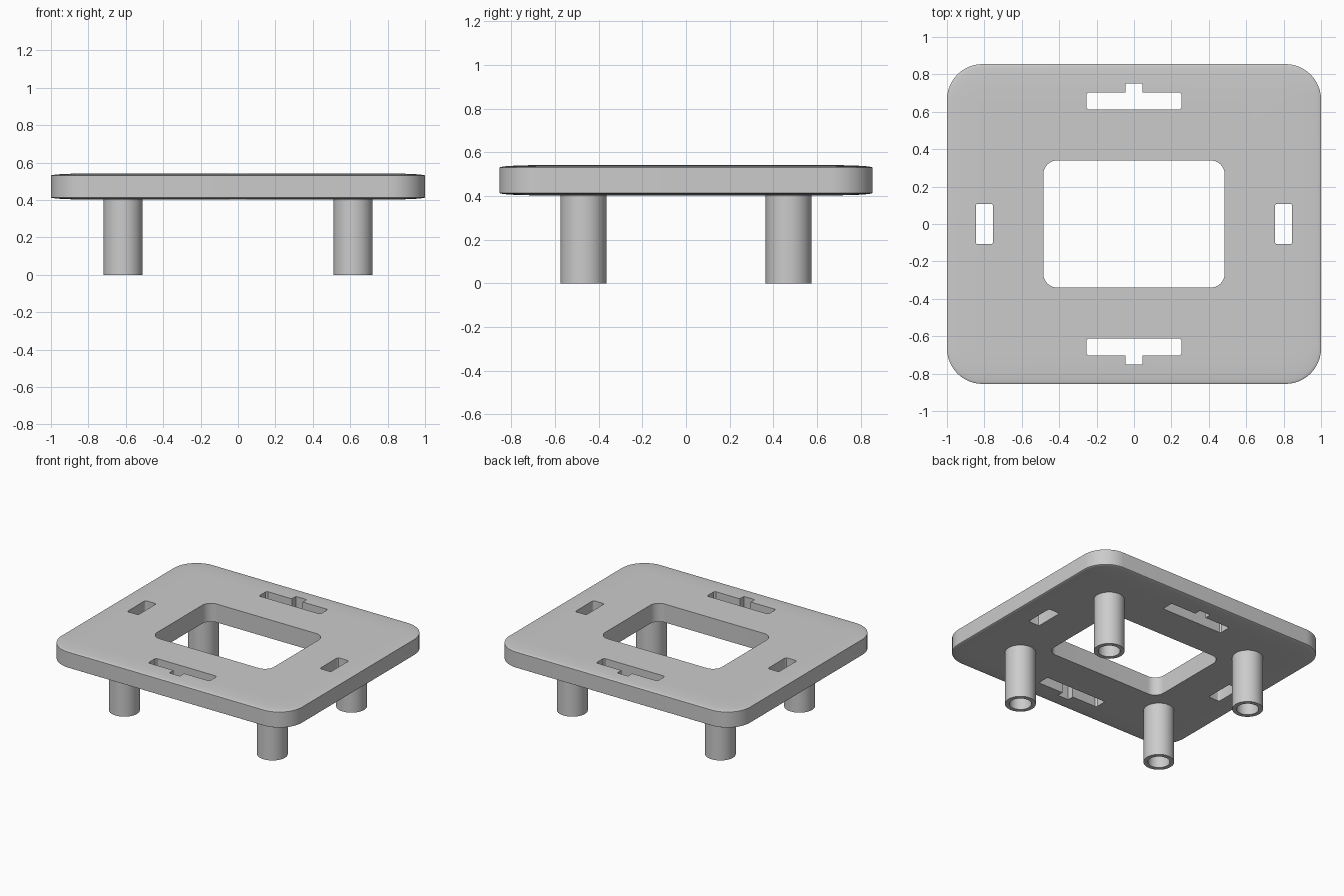
import bpy, bmesh
from math import sin, cos, pi, radians

cube = bpy.data.objects.get("Cube")
if cube:
    bpy.data.objects.remove(cube, do_unlink=True)

grey = bpy.data.materials.new("plain grey")
grey.use_nodes = True
GREY = (0.6, 0.6, 0.6, 1)
grey.diffuse_color = GREY
grey.node_tree.nodes["Principled BSDF"].inputs["Base Color"].default_value = GREY

BOTTOM, TOP = 0.403, 0.541


def rounded_rect(hx, hy, r, steps=12):
    """Counter-clockwise outline of a rectangle with rounded corners."""
    points = []
    for i, (sx, sy) in enumerate([(1, 1), (-1, 1), (-1, -1), (1, -1)]):
        for k in range(steps + 1):
            a = (i + k / steps) * pi / 2
            points.append((sx * (hx - r) + r * cos(a), sy * (hy - r) + r * sin(a)))
    return points


def loft(name, rings, closed=False):
    """Join stacked rings; closed loops back to the first ring, else cap both ends."""
    bm = bmesh.new()
    loops = [[bm.verts.new((x, y, z)) for x, y in pts] for pts, z in rings]
    pairs = list(zip(loops, loops[1:]))
    if closed:
        pairs.append((loops[-1], loops[0]))
    else:
        bm.faces.new(loops[0])
        bm.faces.new(loops[-1])
    for low, high in pairs:
        n = len(low)
        for i in range(n):
            j = (i + 1) % n
            bm.faces.new((low[i], low[j], high[j], high[i]))
    bmesh.ops.recalc_face_normals(bm, faces=bm.faces)
    mesh = bpy.data.meshes.new(name)
    bm.to_mesh(mesh)
    bm.free()
    mesh.materials.append(grey)
    obj = bpy.data.objects.new(name, mesh)
    bpy.context.collection.objects.link(obj)
    return obj


def activate(obj):
    bpy.ops.object.select_all(action='DESELECT')
    obj.select_set(True)
    bpy.context.view_layer.objects.active = obj


def smooth(obj):
    activate(obj)
    bpy.ops.object.shade_smooth_by_angle(angle=radians(30))


def cut(target, name, outline):
    """Punch an outline right through the target."""
    cutter = loft(name, [(outline, BOTTOM - 0.1), (outline, TOP + 0.1)])
    cutter.hide_render = True
    activate(target)
    mod = target.modifiers.new(name, 'BOOLEAN')
    mod.operation, mod.solver, mod.object = 'DIFFERENCE', 'EXACT', cutter
    bpy.ops.object.modifier_apply(modifier=mod.name)
    bpy.data.objects.remove(cutter, do_unlink=True)


# Plate with a shallow elliptical crown around the rim, above and below
CROWN, RISE, STEPS = 0.17, 0.011, 8
upper = []
for k in range(STEPS + 1):
    a = k / STEPS * pi / 2
    inset = CROWN * (1 - cos(a))
    ring = rounded_rect(1 - inset, 0.855 - inset, 0.19 - inset)
    upper.append((ring, TOP - RISE * (1 - sin(a))))
lower = [(ring, BOTTOM + TOP - z) for ring, z in reversed(upper)]
plate = loft("plate", lower + upper)

# Central window
cut(plate, "window_cutter", rounded_rect(0.485, 0.34, 0.075))

# Side slots and T-shaped front and back slots
t_half = [(0.045, 0.752), (0.045, 0.703), (0.245, 0.703), (0.255, 0.693),
          (0.255, 0.622), (0.245, 0.612)]
t_slot = t_half + [(-x, y) for x, y in reversed(t_half)]
side_slot = [(x + 0.8, y) for x, y in rounded_rect(0.046, 0.108, 0.012, 3)]
for s in (1, -1):
    cut(plate, "t_slot_cutter", [(x, s * y) for x, y in t_slot])
    cut(plate, "side_slot_cutter", [(s * x, y) for x, y in side_slot])
smooth(plate)

# Four hollow tubular legs
for side, sx in (("left", 1), ("right", -1)):
    for end, sy in (("front", -1), ("back", 1)):
        def circle(r, n=48):
            return [(sx * 0.615 + r * cos(2 * pi * i / n),
                     sy * 0.47 + r * sin(2 * pi * i / n)) for i in range(n)]
        leg = loft(f"{end}_{side}_leg",
                   [(circle(0.105), 0), (circle(0.105), BOTTOM + 0.01),
                    (circle(0.075), BOTTOM + 0.01), (circle(0.075), 0)], closed=True)
        smooth(leg)
